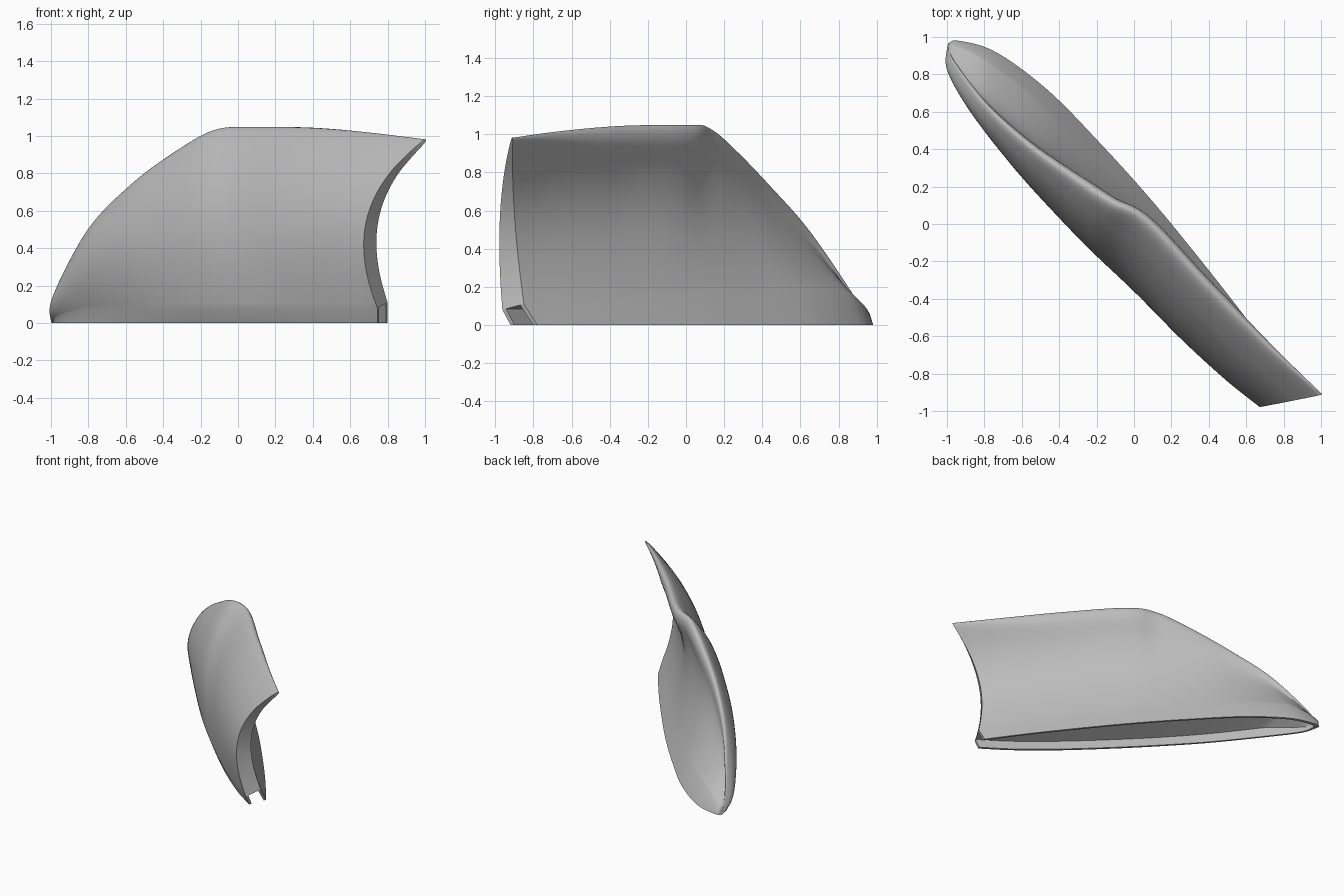
import bpy, bmesh
from math import sin, pi
from mathutils import Vector

if "Cube" in bpy.data.objects:
    bpy.data.objects.remove(bpy.data.objects["Cube"], do_unlink=True)

# Guide curves running from the pointed tip to the notched end
FRONT_BASE = [(-.995, .95), (-.95, .81), (-.77, .565), (-.51, .24), (-.25, -.045),
              (0, -.3), (.28, -.565), (.54, -.78), (.745, -.92)]
CREST = [(-.995, .96, 0), (-.965, .86, .18), (-.8, .63, .51), (-.58, .42, .745), (-.35, .25, .92),
         (-.14, .11, 1.04), (.06, .0, 1.057), (.4, -.36, 1.052), (.72, -.67, 1.022), (1, -.915, .985)]
BACK_BASE = [(-.995, .965), (-.94, .98), (-.74, .92), (-.46, .715), (-.17, .42),
             (.1, .12), (.37, -.21), (.6, -.505), (.8, -.78)]
ALONG = Vector((1, -1, 0)).normalized()
ACROSS = Vector((1, 1, 0)).normalized()
UP = Vector((0, 0, 1))
NU, NW, NL = 72, 36, 8
TOP = NW + 1
RIM = .022


def spline(points, u):
    """Catmull-Rom position at u in 0..1."""
    pts = [Vector((*p, 0)[:3]) for p in points]
    pts = [2 * pts[0] - pts[1]] + pts + [2 * pts[-1] - pts[-2]]
    f = u * (len(points) - 1)
    i = min(int(f), len(points) - 2)
    t = f - i
    a, b, c, d = pts[i:i + 4]
    return .5 * (2 * b + (c - a) * t + (2 * a - 5 * b + 4 * c - d) * t ** 2
                 + (3 * b - a - 3 * c + d) * t ** 3)


def wall(base, top, w, bulge, shift):
    """Bowed cross-section from the foot up to the crest."""
    bow = 4 * w * (1 - w) * (.8 + .4 * w)
    return base.lerp(top, w) - bow * (ACROSS * bulge + ALONG * shift)


def section(u):
    """Closed outline: front wall, crest, back wall, then the shallow recess below."""
    base_f, top, base_b = (spline(c, u) for c in (FRONT_BASE, CREST, BACK_BASE))
    top.z = max(top.z, 0)
    # Turned-in foot strip on both sides
    grow, lean, end = min(1, u * 4), min(1, u * 2), u ** 6
    rise = grow * (.11 + .06 * sin(pi * u))
    foot_f = base_f + grow * .08 * UP + lean * .03 * (end * ALONG - ACROSS)
    foot_b = base_b + rise * UP + rise * .45 * (end * ALONG - ACROSS)
    foot_f.z, foot_b.z = min(foot_f.z, top.z * .5), min(foot_b.z, top.z * .5)
    # Rolled lip from the crest over to the back
    roll = min(1, u * 2, (1 - u) * 4 + .2)
    lip = top + roll * (.052 * ACROSS - .09 * UP)
    crown = top + roll * (.052 * ACROSS + .012 * UP)
    ws = [i / NW for i in range(NW + 1)]
    front = [wall(foot_f, top, w, .161 * u ** .6, .107 * end) for w in ws]
    back = [wall(foot_b, lip, w, .122 * u ** .8, .097 * end) for w in ws]
    arc = [top.lerp(crown, i / NL).lerp(crown.lerp(lip, i / NL), i / NL) for i in range(1, NL)]
    loop = [base_f] + front + arc + back[::-1] + [base_b]
    for _ in range(6):
        loop = [p if not TOP - 6 < i < TOP + NL + 6 else (loop[i - 1] + 2 * p + loop[i + 1]) / 4
                for i, p in enumerate(loop)]

    # Recess sides and ceiling, stopping short of the tip
    def inset(a, b):
        return (a.lerp(b, min(.4, RIM / max((b - a).length, .001)))
                + ALONG * .04 * (1 - u) ** 10)
    return loop + [inset(base_b, base_f), inset(foot_b, foot_f),
                   inset(foot_f, foot_b), inset(base_f, base_b)]


# Outer skin and recess
bm = bmesh.new()
rows = [[bm.verts.new(p) for p in section((i / NU) ** 1.3)] for i in range(NU + 1)]
count = len(rows[0])
for a, b in zip(rows, rows[1:]):
    for j in range(count):
        k = (j + 1) % count
        bm.faces.new((a[j], b[j], b[k], a[k]))

# Notched end wall, closed under the lip by one face
end_row = rows[-1]
last = count - 5
for j in range(1, TOP):
    bm.faces.new((end_row[j], end_row[last - j], end_row[last - j - 1], end_row[j + 1]))
bm.faces.new(end_row[TOP:last - TOP + 1])

# Cut ends of the two rim strips, and the edge between ceiling and end wall
back_in, back_up, front_up, front_in = end_row[-4:]
bm.faces.new((end_row[0], end_row[1], front_up, front_in))
bm.faces.new((end_row[last], end_row[last - 1], back_up, back_in))
bm.faces.new((end_row[1], front_up, back_up, end_row[last - 1]))

bmesh.ops.remove_doubles(bm, verts=bm.verts, dist=.0005)
bmesh.ops.recalc_face_normals(bm, faces=bm.faces)

mesh = bpy.data.meshes.new("cover_shell")
shell = bpy.data.objects.new("cover_shell", mesh)
bpy.context.collection.objects.link(shell)
bm.to_mesh(mesh)
bm.free()

# Plain grey finish
grey = bpy.data.materials.new("plain_grey")
grey.use_nodes = True
grey.diffuse_color = (.5, .5, .5, 1)
grey.node_tree.nodes["Principled BSDF"].inputs["Base Color"].default_value = (.5, .5, .5, 1)
mesh.materials.append(grey)
bpy.context.view_layer.objects.active = shell
shell.select_set(True)
bpy.ops.object.shade_smooth_by_angle(angle=.8)
